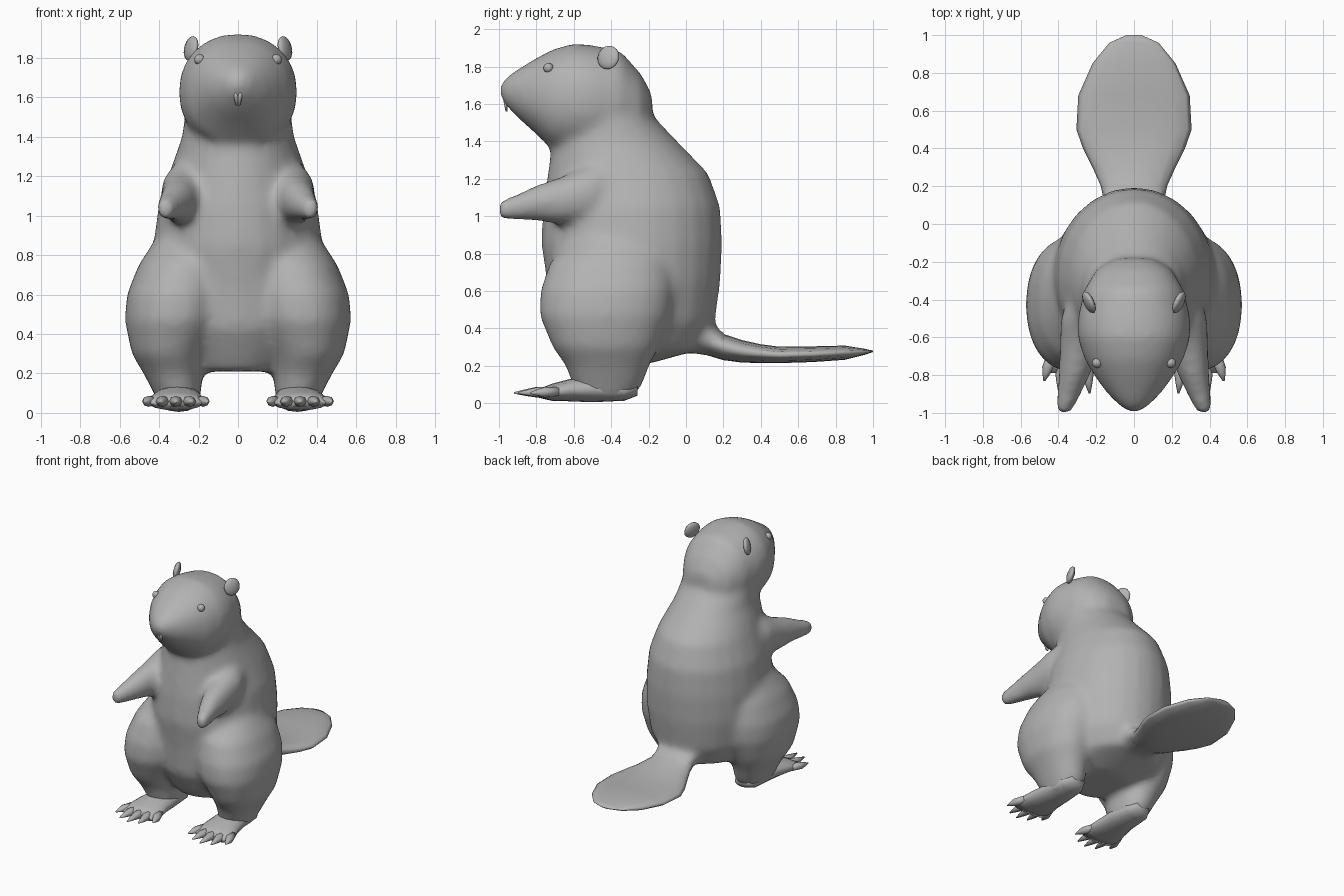
import bpy, bmesh, math
from mathutils import Vector

fur = bpy.data.materials.new("plain grey")
fur.diffuse_color = (0.45, 0.45, 0.45, 1)


def loft(bm, rings, axis, n=20, power=2.0):
    """Closed skin over oval rings (x, y, z, ru, rv); axis 'z' has ru=x, rv=y; axis 'y' has ru=x, rv=z."""
    loops = []
    for x, y, z, ru, rv in rings:
        loop = []
        for i in range(n):
            a = 2 * math.pi * i / n
            c, s = math.cos(a), math.sin(a)
            u = math.copysign(abs(c) ** (2 / power), c) * ru
            v = math.copysign(abs(s) ** (2 / power), s) * rv
            loop.append(bm.verts.new((x + u, y + v, z) if axis == 'z' else (x + u, y, z + v)))
        loops.append(loop)
    for a, b in zip(loops, loops[1:]):
        for i in range(n):
            j = (i + 1) % n
            bm.faces.new((a[i], a[j], b[j], b[i]))
    bm.faces.new(loops[0])
    bm.faces.new(loops[-1])


def finish(bm, name):
    bmesh.ops.recalc_face_normals(bm, faces=bm.faces)
    for f in bm.faces:
        f.smooth = True
    me = bpy.data.meshes.new(name)
    bm.to_mesh(me)
    bm.free()
    me.materials.append(fur)
    ob = bpy.data.objects.new(name, me)
    bpy.context.collection.objects.link(ob)
    return ob


# Body: torso, head, tail root, legs and arms fused into one soft skin
bm = bmesh.new()
torso = [(0.21, -0.40, 0.22, 0.20), (0.29, -0.28, 0.32, 0.37), (0.43, -0.285, 0.40, 0.44),
         (0.65, -0.28, 0.43, 0.465), (0.85, -0.29, 0.43, 0.485), (1.05, -0.29, 0.405, 0.475),
         (1.23, -0.31, 0.345, 0.43), (1.40, -0.38, 0.285, 0.335), (1.52, -0.41, 0.27, 0.25),
         (1.65, -0.45, 0.25, 0.21)]
loft(bm, [(0, y, z, rx, ry) for z, y, rx, ry in torso], 'z', 24)
head = [(-0.18, 1.56, 0.10, 0.09), (-0.24, 1.57, 0.20, 0.19), (-0.35, 1.61, 0.265, 0.275),
        (-0.50, 1.625, 0.30, 0.29), (-0.60, 1.63, 0.30, 0.295), (-0.72, 1.625, 0.262, 0.265),
        (-0.82, 1.645, 0.20, 0.19), (-0.90, 1.655, 0.14, 0.13), (-0.96, 1.667, 0.08, 0.08),
        (-0.995, 1.67, 0.035, 0.035)]
loft(bm, [(0, y, z, rx, rz) for y, z, rx, rz in head], 'y', 24, 2.15)
root = [(-0.15, 0.385, 0.20, 0.085), (0.10, 0.355, 0.17, 0.10), (0.24, 0.29, 0.18, 0.055)]
loft(bm, [(0, y, z, rx, rz) for y, z, rx, rz in root], 'y')
leg = [(0.02, 0.30, -0.43, 0.09, 0.13), (0.09, 0.305, -0.42, 0.118, 0.185),
       (0.20, 0.33, -0.42, 0.15, 0.225), (0.30, 0.35, -0.43, 0.19, 0.285),
       (0.47, 0.325, -0.43, 0.25, 0.355), (0.60, 0.31, -0.42, 0.255, 0.36),
       (0.75, 0.275, -0.40, 0.23, 0.33), (0.88, 0.23, -0.37, 0.19, 0.24),
       (0.96, 0.22, -0.34, 0.12, 0.12)]
arm = [(-0.35, 0.23, 1.17, 0.10, 0.12), (-0.50, 0.26, 1.12, 0.13, 0.16),
       (-0.66, 0.285, 1.085, 0.11, 0.13), (-0.80, 0.315, 1.07, 0.083, 0.098),
       (-0.92, 0.35, 1.045, 0.062, 0.068), (-0.985, 0.37, 1.035, 0.047, 0.056),
       (-1.008, 0.375, 1.03, 0.03, 0.038)]
for s in (-1, 1):
    loft(bm, [(s * x, y, z, rx, ry) for z, x, y, rx, ry in leg], 'z', 24, 2.2)
    loft(bm, [(s * x, y, z, rx, rz) for y, x, z, rx, rz in arm], 'y')
body = finish(bm, "body")
m = body.modifiers.new("fuse", 'REMESH')
m.mode = 'VOXEL'
m.voxel_size = 0.022
m.use_smooth_shade = True
m = body.modifiers.new("soften", 'SMOOTH')
m.factor = 0.5
m.iterations = 16

# Flat paddle tail
bm = bmesh.new()
tail = [(-0.12, 0.37, 0.15, 0.07), (0.10, 0.345, 0.155, 0.085), (0.20, 0.30, 0.175, 0.07),
        (0.30, 0.277, 0.22, 0.06), (0.40, 0.265, 0.27, 0.05), (0.50, 0.258, 0.305, 0.044),
        (0.68, 0.262, 0.295, 0.042), (0.85, 0.27, 0.22, 0.038), (0.96, 0.275, 0.13, 0.015),
        (1.0, 0.277, 0.04, 0.004)]
loft(bm, [(0, y, z, rx, rz) for y, z, rx, rz in tail], 'y', 16)
finish(bm, "tail")

foot = [(-0.26, 0.30, 0.075, 0.06, 0.035), (-0.33, 0.30, 0.068, 0.10, 0.055),
        (-0.50, 0.30, 0.075, 0.115, 0.07), (-0.62, 0.31, 0.07, 0.13, 0.06),
        (-0.72, 0.315, 0.058, 0.15, 0.045), (-0.79, 0.315, 0.052, 0.135, 0.022)]
for s, side in ((-1, "right"), (1, "left")):
    # Webbed foot with five clawed toes
    bm = bmesh.new()
    loft(bm, [(s * x, y, z, rx, rz) for y, x, z, rx, rz in foot], 'y', 16)
    for i in range(-2, 3):
        base = Vector((s * (0.315 + 0.058 * i), -0.68, 0.062))
        tip = Vector((s * (0.315 + 0.08 * i), -0.92 + 0.022 * i * i, 0.055))
        loft(bm, [(*base.lerp(tip, t), r, r * 0.85) for t, r in
                  ((0, 0.028), (0.5, 0.033), (0.72, 0.022), (1, 0.005))], 'y', 8)
    finish(bm, side + "_foot")

    # Round ear
    bm = bmesh.new()
    bmesh.ops.create_uvsphere(bm, u_segments=10, v_segments=8, radius=1)
    ear = finish(bm, side + "_ear")
    ear.scale = (0.026, 0.064, 0.064)
    ear.location = (s * 0.238, -0.415, 1.848)
    ear.rotation_euler = (0, -s * math.radians(12), -s * math.radians(25))

    # Eye
    bm = bmesh.new()
    bmesh.ops.create_uvsphere(bm, u_segments=12, v_segments=8, radius=0.027)
    finish(bm, side + "_eye").location = (s * 0.195, -0.735, 1.792)

    # Front tooth
    bm = bmesh.new()
    loft(bm, [(s * 0.005, -0.96, 1.56, 0.006, 0.005), (s * 0.010, -0.964, 1.60, 0.011, 0.009),
              (s * 0.011, -0.967, 1.63, 0.012, 0.012)], 'z', 8)
    finish(bm, side + "_tooth")

    # Lip corner
    bm = bmesh.new()
    loft(bm, [(s * 0.032, -0.945, 1.606, 0.012, 0.014), (s * 0.034, -0.95, 1.626, 0.014, 0.016)],
         'z', 8)
    finish(bm, side + "_lip")
